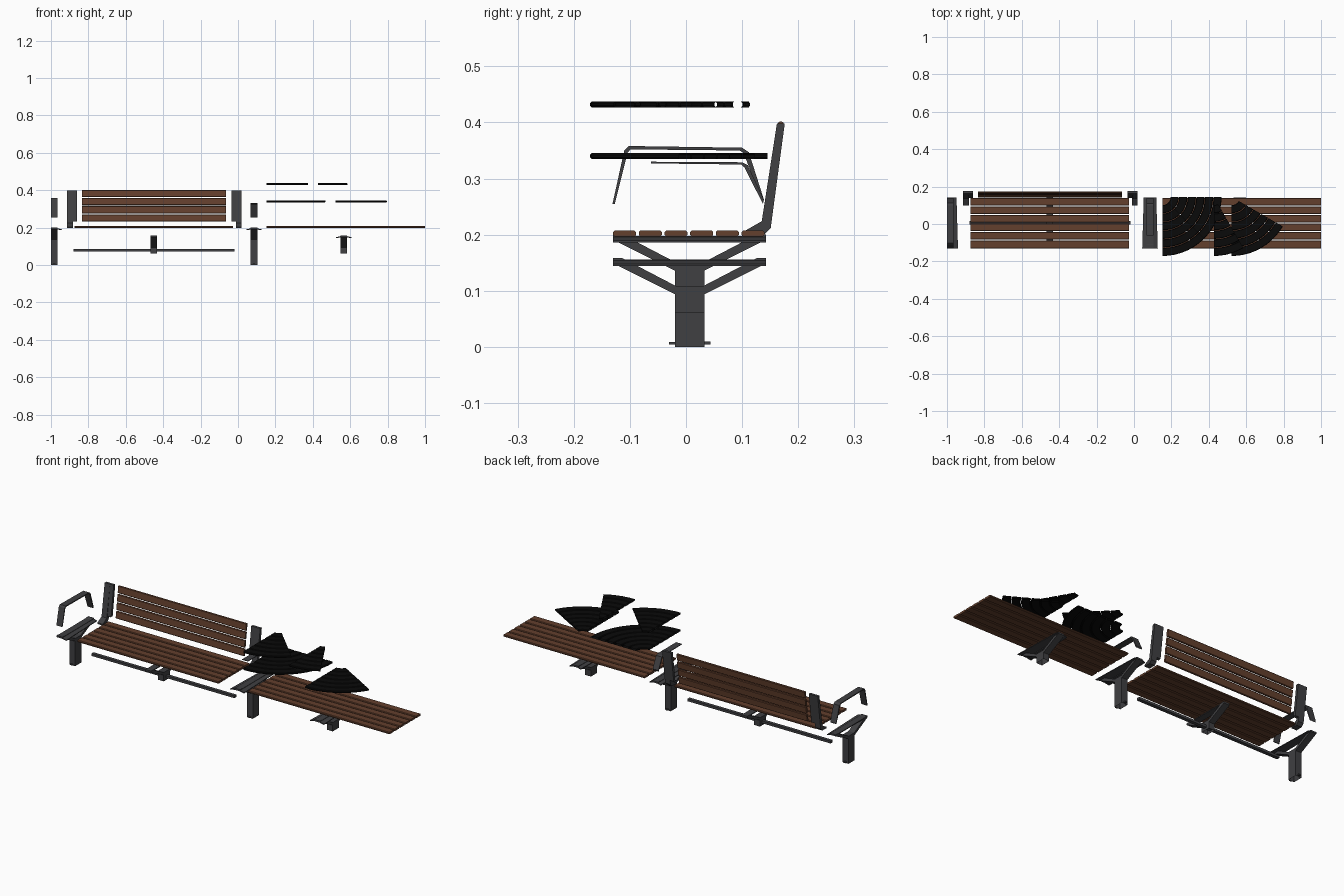
import bpy, bmesh, math

if "Cube" in bpy.data.objects:
    bpy.data.objects.remove(bpy.data.objects["Cube"])


def material(name, rgb):
    m = bpy.data.materials.new(name)
    m.diffuse_color = (*rgb, 1)
    m.use_nodes = True
    m.node_tree.nodes["Principled BSDF"].inputs["Base Color"].default_value = m.diffuse_color
    return m


WOOD = material("brown wood", (0.125, 0.05, 0.026))
METAL = material("dark grey metal", (0.05, 0.05, 0.054))
BLACK = material("black slats", (0.003, 0.003, 0.003))


def finish(name, bm, mat):
    bmesh.ops.recalc_face_normals(bm, faces=bm.faces)
    me = bpy.data.meshes.new(name)
    bm.to_mesh(me)
    bm.free()
    me.materials.append(mat)
    ob = bpy.data.objects.new(name, me)
    bpy.context.collection.objects.link(ob)
    return ob


def loft(bm, rings, caps=True):
    """Skin a list of closed rings of points."""
    rs = [[bm.verts.new(p) for p in r] for r in rings]
    n = len(rs[0])
    for a, b in zip(rs, rs[1:]):
        for i in range(n):
            j = (i + 1) % n
            bm.faces.new((a[i], a[j], b[j], b[i]))
    if caps:
        bm.faces.new(rs[0])
        bm.faces.new(rs[-1])


def prism(bm, profile, x0, x1):
    """Extrude a (y, z) profile along x."""
    loft(bm, [[(x, y, z) for y, z in profile] for x in (x0, x1)])


def box(bm, x0, x1, y0, y1, z0, z1):
    prism(bm, [(y0, z0), (y1, z0), (y1, z1), (y0, z1)], x0, x1)


def slat_section(w, h, c=0.003):
    """Chamfered plank cross-section centred on the origin."""
    a, b = w / 2, h / 2
    return [(-a, -b + c), (-a + c, -b), (a - c, -b), (a, -b + c),
            (a, b - c), (a - c, b), (-a + c, b), (-a, b - c)]


PITCH, SLAT_W, SLAT_H = 0.0458, 0.041, 0.011


# Seats: six long planks each
def seat(name, x0, x1):
    bm = bmesh.new()
    for i in range(6):
        yc = -0.1095 + i * PITCH
        prism(bm, [(yc + u, 0.202 + v) for u, v in slat_section(SLAT_W, SLAT_H)], x0, x1)
    finish(name, bm, WOOD)


seat("left_seat_slats", -0.875, -0.028)
seat("right_seat_slats", 0.152, 1.0)

# Backrest: four planks leaning backwards
bm = bmesh.new()
dy, dz = 0.132, 0.991
for i in range(4):
    zc = 0.251 + i * 0.0437
    yc = 0.1455 + (zc - 0.22) * dy / dz
    prism(bm, [(yc + u * dy + v * dz, zc + u * dz - v * dy)
               for u, v in slat_section(0.039, 0.011)], -0.835, -0.065)
finish("backrest_slats", bm, WOOD)

# Backrest supports: outer bent arm with an inner flange
ARM = [(0.162, 0.398), (0.176, 0.398), (0.151, 0.212), (0.137, 0.198),
       (0.100, 0.197), (0.100, 0.204), (0.135, 0.224)]
FLANGE = [(0.162, 0.398), (0.176, 0.398), (0.154, 0.235), (0.140, 0.232)]
for name, outer, s in (("left_back_support", -0.915, 1), ("right_back_support", 0.02, -1)):
    bm = bmesh.new()
    prism(bm, ARM, outer, outer + s * 0.032)
    prism(bm, FLANGE, outer + s * 0.032, outer + s * 0.054)
    finish(name, bm, METAL)


# Legs: hollow post splitting into two rising arms, with a strap under the seat
def leg(name, xc, bottom, top, wings, feet):
    t, h = top, 0.0175
    bm = bmesh.new()
    prism(bm, [(-0.02, bottom), (0.033, bottom), (0.033, t - 0.064), (0.143, t - 0.009),
               (0.143, t), (0.126, t), (0.03, t - 0.05), (-0.017, t - 0.05),
               (-0.113, t), (-0.13, t), (-0.13, t - 0.009), (-0.02, t - 0.064)],
          xc - h, xc + h)
    bm.faces.ensure_lookup_table()
    open_end = [f for f in bm.faces if all(abs(v.co.z - bottom) < 1e-5 for v in f.verts)]
    bmesh.ops.delete(bm, geom=open_end, context='FACES_ONLY')
    # thin strap joining the arm tips
    box(bm, xc - h, xc + h, -0.128, 0.141, t - 0.007, t - 0.002)
    # tapered side wings that carry the planks
    for s in wings:
        loft(bm, [[(xc + s * h, y, t - 0.010), (xc + s * (h + w), y, t - 0.014),
                   (xc + s * (h + w), y, t - 0.010), (xc + s * h, y, t - 0.004)]
                  for y, w in ((-0.13, 0.024), (0.143, 0.016))])
    # small anchor tabs
    if feet:
        box(bm, xc - 0.006, xc + 0.006, -0.03, -0.02, 0.004, 0.009)
        box(bm, xc - 0.006, xc + 0.006, 0.033, 0.044, 0.004, 0.010)
    finish(name, bm, METAL)


leg("end_leg", -0.9825, 0, 0.2, (1,), True)
leg("middle_leg", 0.0855, 0, 0.2, (-1, 1), True)
leg("left_hanging_support", -0.45, 0.06, 0.158, (), False)
leg("right_hanging_support", 0.566, 0.06, 0.158, (-1, 1), False)

# Long rail under the left seat
bm = bmesh.new()
box(bm, -0.88, -0.02, -0.002, 0.016, 0.072, 0.085)
finish("lower_rail", bm, METAL)

# Armrests: bent flat bars
bm = bmesh.new()
prism(bm, [(-0.131, 0.255), (-0.110, 0.350), (-0.102, 0.358), (0.100, 0.355),
           (0.112, 0.347), (0.139, 0.262), (0.137, 0.255), (0.103, 0.345), (0.096, 0.350),
           (-0.099, 0.352), (-0.104, 0.346), (-0.127, 0.255)], -1.0, -0.965)
finish("end_armrest", bm, METAL)
bm = bmesh.new()
prism(bm, [(-0.062, 0.330), (0.100, 0.329), (0.110, 0.324), (0.139, 0.262), (0.137, 0.255),
           (0.104, 0.320), (0.098, 0.325), (-0.062, 0.327)], 0.068, 0.103)
finish("middle_armrest", bm, METAL)


# Curved seat sections: wedges of six arc planks, open at the cut ends
def fan(name, cx, zc, angle):
    bm = bmesh.new()
    cy, steps = 0.145, max(3, angle // 6)
    for i in range(6):
        r = 0.045 + SLAT_W / 2 + i * PITCH
        rings = []
        for k in range(steps + 1):
            a = math.radians(angle * k / steps)
            rings.append([(cx + (r + u) * math.sin(a), cy - (r + u) * math.cos(a), zc + v)
                          for u, v in slat_section(SLAT_W + 0.002, 0.0105)])
        loft(bm, rings, caps=False)
    finish(name, bm, BLACK)


fan("curved_seat_90", 0.152, 0.340, 90)
fan("curved_seat_60", 0.522, 0.340, 60)
fan("curved_seat_45", 0.152, 0.432, 45)
fan("curved_seat_30", 0.427, 0.432, 30)
